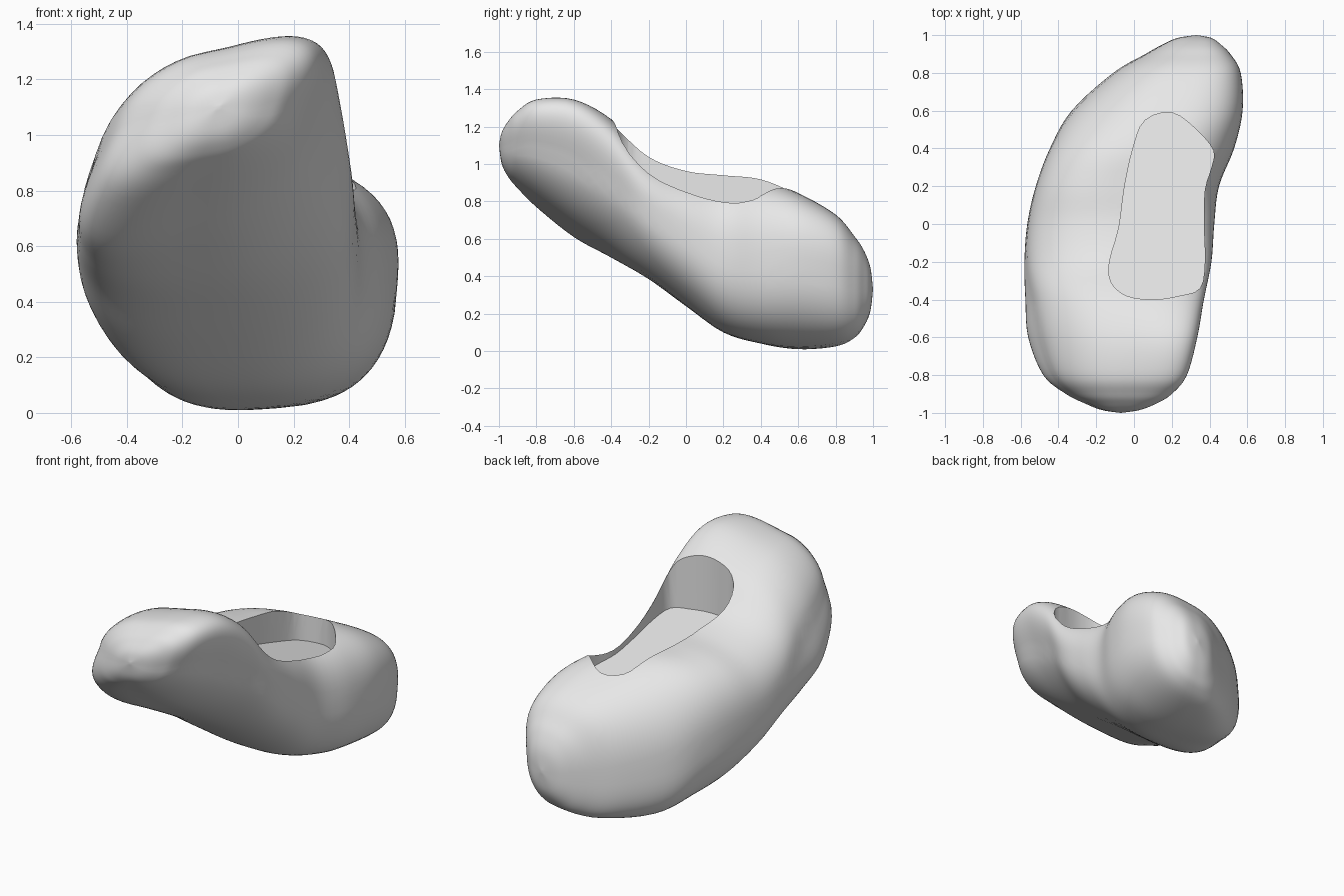
import bpy, bmesh, math

if "Cube" in bpy.data.objects:
    bpy.data.objects.remove(bpy.data.objects["Cube"])

# Sections along y: y, x min, x max, z min, z max, lean of the section
SECTIONS = [
    (-1.00, -0.07, -0.07, 1.10, 1.10, 0.5),
    (-0.985, -0.17, 0.03, 1.00, 1.17, 0.5),
    (-0.95, -0.26, 0.12, 0.93, 1.23, 0.55),
    (-0.90, -0.36, 0.20, 0.87, 1.285, 0.6),
    (-0.80, -0.48, 0.28, 0.77, 1.345, 0.65),
    (-0.60, -0.56, 0.335, 0.61, 1.345, 0.65),
    (-0.40, -0.575, 0.37, 0.50, 1.24, 0.5),
    (-0.20, -0.58, 0.41, 0.385, 1.05, 0.25),
    (0.00, -0.565, 0.425, 0.24, 0.965, 0.12),
    (0.20, -0.52, 0.45, 0.10, 0.94, 0.0),
    (0.40, -0.445, 0.53, 0.04, 0.92, 0.05),
    (0.60, -0.33, 0.575, 0.01, 0.845, 0.2),
    (0.80, -0.11, 0.565, 0.025, 0.73, 0.25),
    (0.90, 0.06, 0.51, 0.07, 0.615, 0.25),
    (0.95, 0.15, 0.46, 0.13, 0.54, 0.25),
    (0.985, 0.23, 0.41, 0.21, 0.45, 0.25),
    (1.00, 0.33, 0.33, 0.33, 0.33, 0.25),
]
OPENING = [(0.2, 0.59), (0.06, 0.55), (0.0, 0.42), (-0.05, 0.2), (-0.08, -0.02),
           (-0.13, -0.2), (-0.12, -0.31), (-0.04, -0.38), (0.1, -0.4),
           (0.24, -0.38), (0.35, -0.34), (0.375, -0.2), (0.37, 0.0),
           (0.375, 0.18), (0.41, 0.3), (0.42, 0.39), (0.33, 0.5)]
SIDES, STEPS = 64, 5


def spline(points, steps, closed=False):
    """Smooth curve through a row of points of any dimension."""
    n, out = len(points), []
    pick = (lambda i: points[i % n]) if closed else (lambda i: points[max(0, min(n - 1, i))])
    for i in range(n if closed else n - 1):
        for s in range(steps):
            t = s / steps
            out.append([0.5 * (2 * b + (c - a) * t + (2 * a - 5 * b + 4 * c - d) * t * t
                               + (3 * b - a - 3 * c + d) * t ** 3)
                        for a, b, c, d in zip(pick(i - 1), pick(i), pick(i + 1), pick(i + 2))])
    return out if closed else out + [list(points[-1])]


def rounded(v, power=0.77):
    return math.copysign(abs(v) ** power, v)


def finish(bm, name):
    bmesh.ops.recalc_face_normals(bm, faces=bm.faces)
    mesh = bpy.data.meshes.new(name)
    bm.to_mesh(mesh)
    bm.free()
    obj = bpy.data.objects.new(name, mesh)
    bpy.context.collection.objects.link(obj)
    return obj


# Bean-shaped body lofted through the sections
bm = bmesh.new()
rings = []
for y, x0, x1, z0, z1, lean in spline(SECTIONS, STEPS)[1:-1]:
    ring = []
    for k in range(SIDES):
        t = 2 * math.pi * k / SIDES
        ring.append(bm.verts.new(((x0 + x1) / 2 + (x1 - x0) / 2 * rounded(math.cos(t)), y,
                                  (z0 + z1) / 2 + (z1 - z0) / 2 * rounded(math.sin(t + lean)))))
    rings.append(ring)
for a, b in zip(rings, rings[1:]):
    for k in range(SIDES):
        j = (k + 1) % SIDES
        bm.faces.new((a[k], a[j], b[j], b[k]))
for ring, s in ((rings[0], SECTIONS[0]), (rings[-1], SECTIONS[-1])):
    tip = bm.verts.new((s[1], s[0], s[3]))
    for k in range(SIDES):
        bm.faces.new((ring[k], ring[(k + 1) % SIDES], tip))
body = finish(bm, "body")

# Hollow in the top with a sloping floor
bm = bmesh.new()
outline = spline(OPENING, 3, closed=True)
low = [bm.verts.new((x, y, 0.80 - 0.2 * y)) for x, y in outline]
high = [bm.verts.new((x, y, 1.7)) for x, y in outline]
bm.faces.new(low)
bm.faces.new(high)
for k in range(len(low)):
    j = (k + 1) % len(low)
    bm.faces.new((low[k], low[j], high[j], high[k]))
cutter = finish(bm, "hollow_cutter")
cutter.hide_render = True

cut = body.modifiers.new("hollow", "BOOLEAN")
cut.operation = "DIFFERENCE"
cut.solver = "EXACT"
cut.object = cutter
bpy.context.view_layer.objects.active = body
body.select_set(True)
cutter.select_set(False)
bpy.ops.object.modifier_apply(modifier=cut.name)
bpy.data.objects.remove(cutter)

# Single grey, smooth with a crisp rim
grey = bpy.data.materials.new("light_grey")
grey.diffuse_color = (0.8, 0.8, 0.8, 1)
grey.use_nodes = True
grey.node_tree.nodes["Principled BSDF"].inputs["Base Color"].default_value = grey.diffuse_color
body.data.materials.clear()
body.data.materials.append(grey)
bpy.ops.object.shade_smooth_by_angle(angle=math.radians(40))
